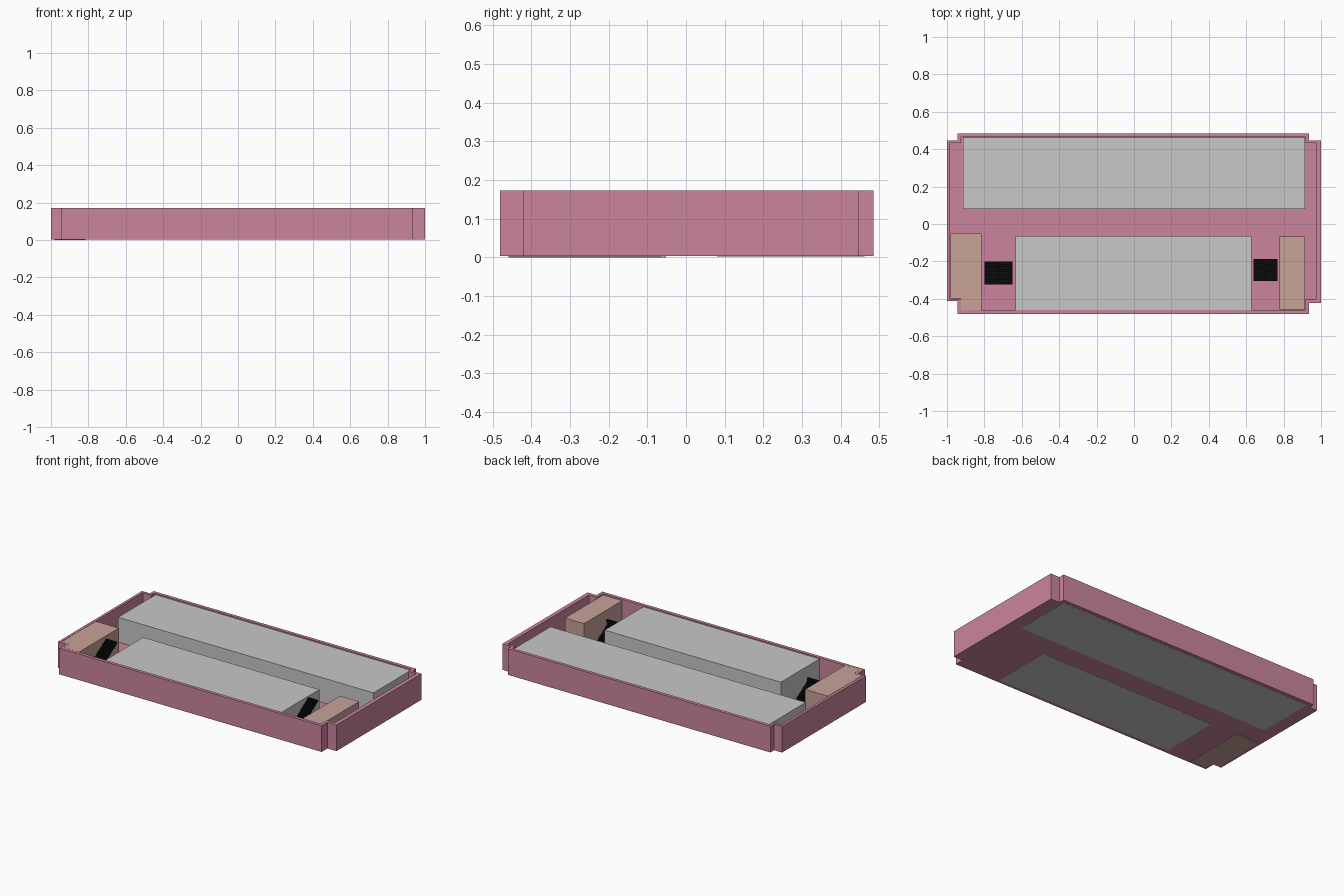
import bpy, bmesh

if "Cube" in bpy.data.objects:
    bpy.data.objects.remove(bpy.data.objects["Cube"], do_unlink=True)


def material(name, rgb):
    m = bpy.data.materials.new(name)
    m.use_nodes = True
    m.diffuse_color = (*rgb, 1)
    m.node_tree.nodes["Principled BSDF"].inputs["Base Color"].default_value = (*rgb, 1)
    return m


PINK = material("dusty_pink", (0.6, 0.235, 0.337))
GRAY = material("light_gray", (0.58, 0.58, 0.58))
TAN = material("warm_tan", (0.58, 0.366, 0.314))
BLACK = material("black", (0.004, 0.004, 0.004))


def finish(name, bm, mat):
    bmesh.ops.recalc_face_normals(bm, faces=bm.faces)
    mesh = bpy.data.meshes.new(name)
    bm.to_mesh(mesh)
    bm.free()
    mesh.materials.append(mat)
    bpy.context.collection.objects.link(bpy.data.objects.new(name, mesh))


def loft(bm, loops):
    """Skin a stack of (outline, height) loops and cap both ends."""
    rings = [[bm.verts.new((x, y, z)) for x, y in pts] for pts, z in loops]
    for a, b in zip(rings, rings[1:]):
        for i in range(len(a)):
            j = (i + 1) % len(a)
            bm.faces.new((a[i], a[j], b[j], b[i]))
    bm.faces.new(rings[0])
    bm.faces.new(rings[-1])


def rect(x0, x1, y0, y1):
    return [(x0, y0), (x1, y0), (x1, y1), (x0, y1)]


def block(name, outline, z0, z1, mat):
    bm = bmesh.new()
    loft(bm, [(outline, z0), (outline, z1)])
    finish(name, bm, mat)


def notched(x0, x1, y0, y1, wx0, wx1, wy0l, wy0r, wy1):
    """Long rectangle with a shorter bay stepping out at each end."""
    return [(x0, y0), (x1, y0), (x1, wy0r), (wx1, wy0r), (wx1, wy1), (x1, wy1),
            (x1, y1), (x0, y1), (x0, wy1), (wx0, wy1), (wx0, wy0l), (x0, wy0l)]


TOP = 0.172
ROOM_TOP = 0.165

# Outer walls and floor as one open tray
outer = notched(-0.943, 0.936, -0.481, 0.485, -1, 1, -0.412, -0.422, 0.447)
inner = notched(-0.925, 0.916, -0.46, 0.464, -0.983, 0.974, -0.4, -0.4, 0.432)
bm = bmesh.new()
loft(bm, [(outer, 0.003), (outer, TOP), (inner, TOP), (inner, 0.005)])
finish("walls_and_floor", bm, PINK)


# Rows of equal gray rooms
def room_row(name, x0, x1, y0, y1, count):
    step = (x1 - x0) / count
    for i in range(count):
        a = x0 + i * step
        block(f"{name}_{i + 1}", rect(a, a + step, y0, y1), 0.002, ROOM_TOP, GRAY)


room_row("back_room", -0.914, 0.914, 0.08, 0.462, 3)
room_row("front_room", -0.634, 0.627, -0.459, -0.064, 2)

# Corner rooms at both ends of the front side
block("right_corner_room",
      [(-0.981, -0.052), (-0.816, -0.052), (-0.816, -0.459),
       (-0.924, -0.459), (-0.924, -0.399), (-0.981, -0.399)], 0, TOP, TAN)
block("left_corner_room", rect(0.777, 0.914, -0.457, -0.067), 0.0045, ROOM_TOP, TAN)


# Two-flight stairs: one flight climbs to the front, the other back again
def staircase(name, x0, x1, y0, y1, steps=9):
    bm = bmesh.new()
    mid = (x0 + x1) / 2
    run = (y1 - y0) / steps
    rise = (ROOM_TOP - 0.005) / (2 * steps)
    for i in range(steps):
        z = 0.005 + (i + 1) * rise
        b = y1 - i * run
        loft(bm, [(rect(mid, x1, b - run, b), max(0.005, z - 1.8 * rise)),
                  (rect(mid, x1, b - run, b), z)])
        a, z = y0 + i * run, z + steps * rise
        loft(bm, [(rect(x0, mid, a, a + run), z - 1.8 * rise),
                  (rect(x0, mid, a, a + run), z)])
    finish(name, bm, BLACK)


staircase("right_staircase", -0.8, -0.65, -0.324, -0.2)
staircase("left_staircase", 0.638, 0.767, -0.305, -0.187)
